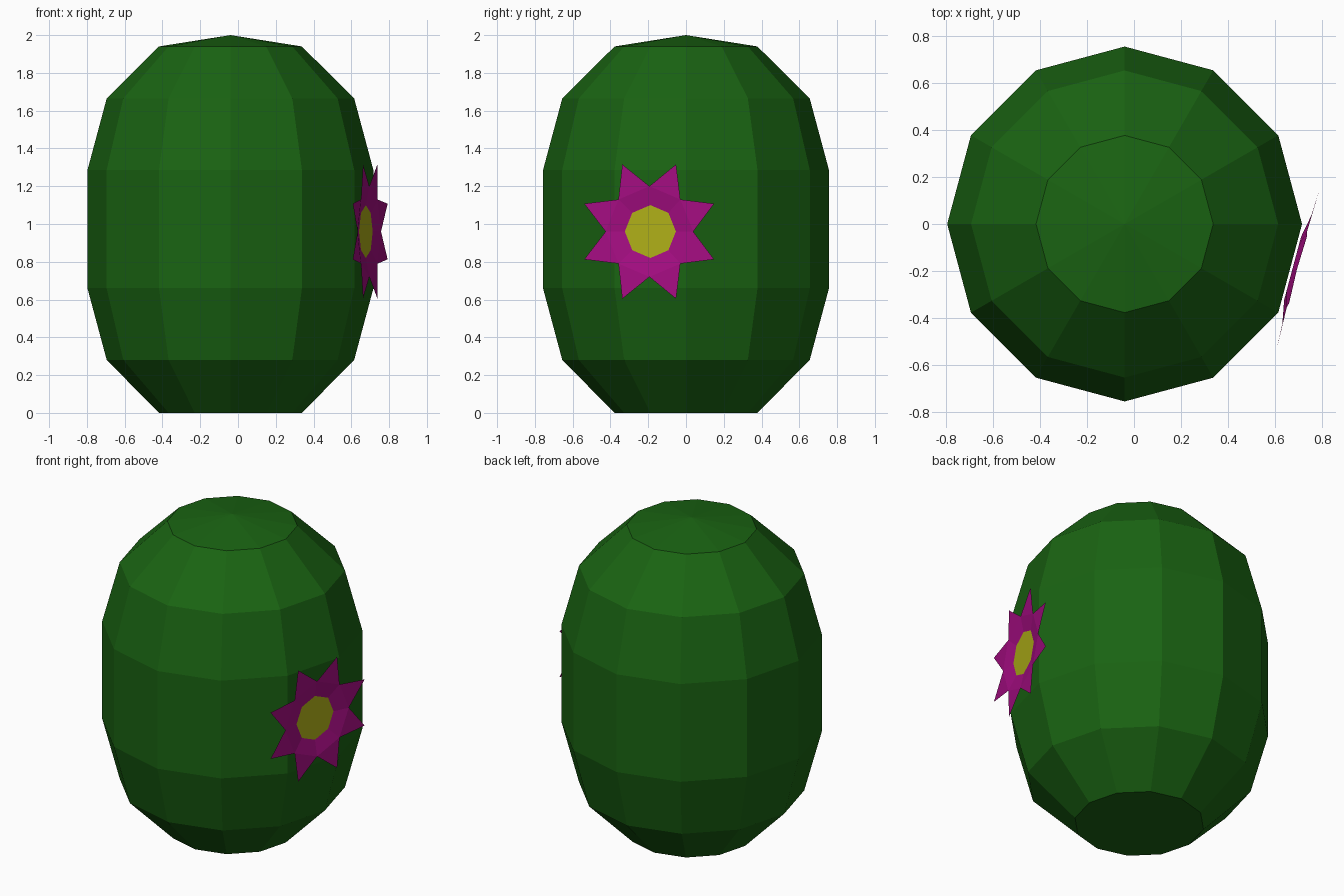
import bpy, math
from mathutils import Matrix

if "Cube" in bpy.data.objects:
    bpy.data.objects.remove(bpy.data.objects["Cube"])


def material(name, color):
    mat = bpy.data.materials.new(name)
    mat.diffuse_color = (*color, 1)
    mat.use_nodes = True
    mat.node_tree.nodes["Principled BSDF"].inputs["Base Color"].default_value = mat.diffuse_color
    return mat


def make_object(name, verts, faces, mat):
    mesh = bpy.data.meshes.new(name)
    mesh.from_pydata(verts, [], faces)
    mesh.materials.append(mat)
    ob = bpy.data.objects.new(name, mesh)
    bpy.context.collection.objects.link(ob)
    return ob


def polar(r, angle, z):
    return (r * math.cos(angle), r * math.sin(angle), z)


green = material("cactus_green", (0.010, 0.125, 0.006))
pink = material("petal_pink", (0.376, 0.004, 0.223))
yellow = material("centre_yellow", (0.43, 0.43, 0.009))

# Cactus body: 12-sided lathe with flat base and shallow pointed top
SIDES = 12
profile = [(0.378, 0), (0.655, 0.28), (0.757, 0.66),
           (0.757, 1.285), (0.655, 1.665), (0.378, 1.94)]
verts = [polar(r, math.tau * i / SIDES, z) for r, z in profile for i in range(SIDES)]
faces = [tuple(reversed(range(SIDES)))]
for k in range(len(profile) - 1):
    for i in range(SIDES):
        j = (i + 1) % SIDES
        a, b = k * SIDES, (k + 1) * SIDES
        faces.append((a + i, a + j, b + j, b + i))
apex, last = len(verts), (len(profile) - 1) * SIDES
verts.append((0, 0, 2))
faces += [(last + i, last + (i + 1) % SIDES, apex) for i in range(SIDES)]
body = make_object("cactus_body", verts, faces, green)
body.location.x = -0.04

# Flower frame: local z points out of the body facet, local y points up
placement = (Matrix.Translation((0.70, -0.195, 0.96))
             @ Matrix.Rotation(math.radians(-15), 4, 'Z')
             @ Matrix(((0, 0, 1, 0), (1, 0, 0, 0), (0, 1, 0, 0), (0, 0, 0, 1))))

# Petals: shallow eight-pointed cup around the centre
N = 8
STEP = math.tau / N
inner = [polar(0.14, i * STEP, -0.024) for i in range(N)]
valleys = [polar(0.24, i * STEP, -0.005) for i in range(N)]
tips = [polar(0.385, (i + 0.5) * STEP, 0) for i in range(N)]
faces = []
for i in range(N):
    j = (i + 1) % N
    faces.append((i, N + i, N + j, j))
    faces.append((N + i, 2 * N + i, N + j))
petals = make_object("flower_petals", inner + valleys + tips, faces, pink)
petals.matrix_world = placement

# Flower centre: flat octagon
centre = make_object("flower_centre", inner, [tuple(range(N))], yellow)
centre.matrix_world = placement
